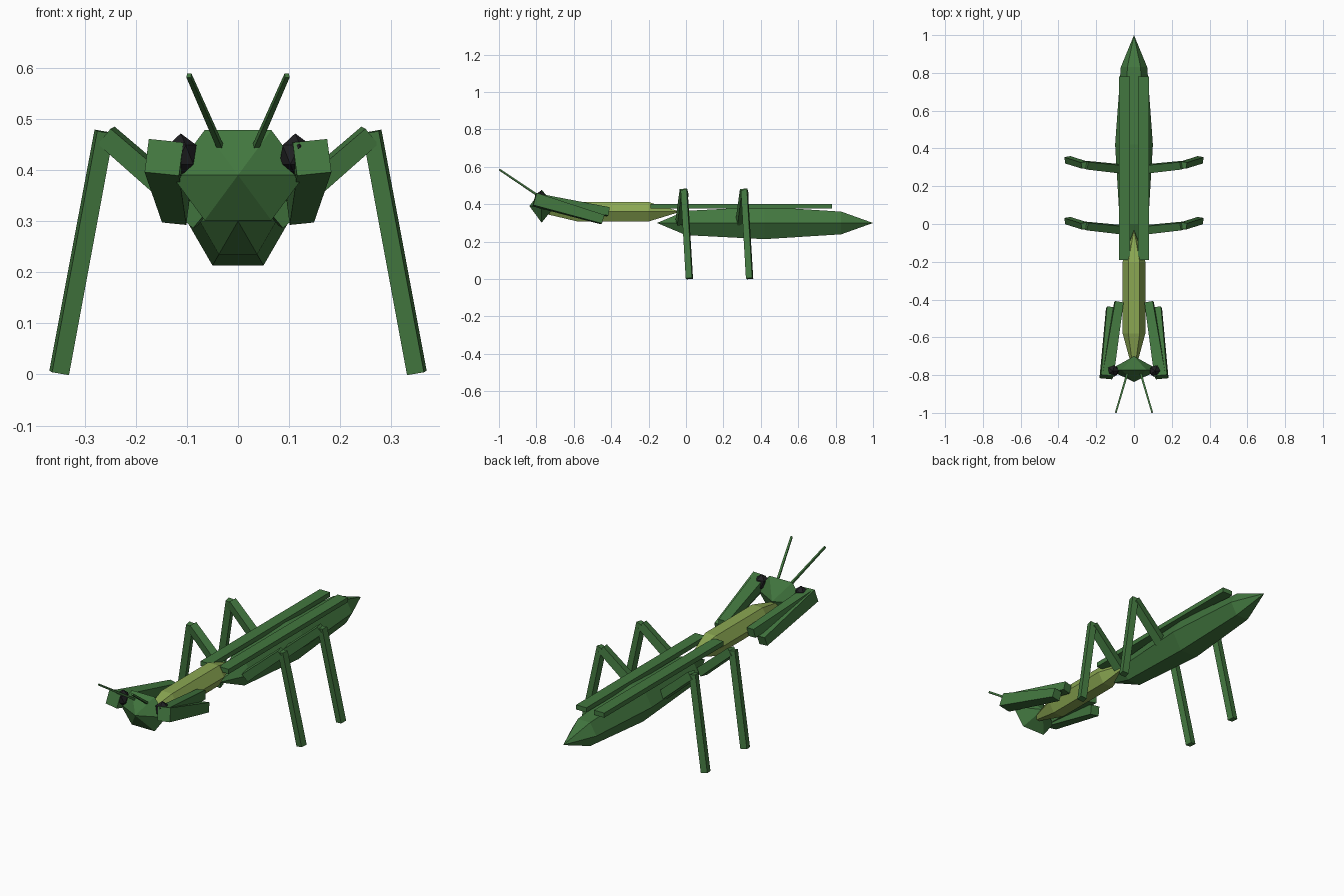
import bpy, bmesh, math
from mathutils import Vector

if "Cube" in bpy.data.objects:
    bpy.data.objects.remove(bpy.data.objects["Cube"])


def material(name, rgb):
    m = bpy.data.materials.new(name)
    m.diffuse_color = (*rgb, 1)
    m.use_nodes = True
    m.node_tree.nodes["Principled BSDF"].inputs["Base Color"].default_value = m.diffuse_color
    return m


GREEN = material("leaf green", (0.055, 0.185, 0.05))
LIME = material("lime green", (0.26, 0.39, 0.085))
BLACK = material("eye black", (0.014, 0.014, 0.016))


def finish(name, bm, mat):
    bmesh.ops.recalc_face_normals(bm, faces=bm.faces)
    me = bpy.data.meshes.new(name)
    bm.to_mesh(me)
    bm.free()
    me.materials.append(mat)
    ob = bpy.data.objects.new(name, me)
    bpy.context.collection.objects.link(ob)
    return ob


def spindle(name, z, front, rings, back, mat, x_scale=1.0):
    """Six-sided body along y, pointed at both ends; rings are (y, radius)."""
    bm = bmesh.new()
    loops = []
    for y, r in rings:
        loops.append([bm.verts.new((x_scale * r * math.cos(k * math.pi / 3), y,
                                    z + r * math.sin(k * math.pi / 3))) for k in range(6)])
    tips = [bm.verts.new((0, front, z)), bm.verts.new((0, back, z))]
    for k in range(6):
        n = (k + 1) % 6
        bm.faces.new((tips[0], loops[0][k], loops[0][n]))
        bm.faces.new((tips[1], loops[-1][n], loops[-1][k]))
        for a, b in zip(loops, loops[1:]):
            bm.faces.new((a[k], b[k], b[n], a[n]))
    return finish(name, bm, mat)


def beam(name, a, b, w0, w1, roll=0.0, mat=GREEN):
    """Square tapered bar from a to b with end widths w0 and w1."""
    a, b = Vector(a), Vector(b)
    d = (b - a).normalized()
    u = d.cross(Vector((0, 1, 0)) if abs(d.y) < 0.7 else Vector((0, 0, 1))).normalized()
    v = d.cross(u)
    bm = bmesh.new()
    ends = []
    for p, w in ((a, w0), (b, w1)):
        ring = []
        for k in range(4):
            t = math.radians(45 + 90 * k + roll)
            ring.append(bm.verts.new(p + (u * math.cos(t) + v * math.sin(t)) * w / math.sqrt(2)))
        ends.append(ring)
    bm.faces.new(ends[0])
    bm.faces.new(ends[1])
    for k in range(4):
        n = (k + 1) % 4
        bm.faces.new((ends[0][k], ends[0][n], ends[1][n], ends[1][k]))
    return finish(name, bm, mat)


# Body
spindle("abdomen", 0.30, -0.155, [(0.0, 0.075), (0.42, 0.1), (0.83, 0.07)], 1.0, GREEN)
spindle("thorax", 0.36, -0.80, [(-0.58, 0.06), (-0.2, 0.06)], -0.03, LIME)
spindle("head", 0.39, -0.837, [(-0.772, 0.102)], -0.70, GREEN, x_scale=1.28)

for side, s in (("left", -1), ("right", 1)):
    # Wing case
    bm = bmesh.new()
    bmesh.ops.create_cube(bm, size=1)
    bmesh.ops.scale(bm, vec=(0.058, 0.97, 0.024), verts=bm.verts)
    bmesh.ops.translate(bm, vec=(s * 0.051, 0.295, 0.39), verts=bm.verts)
    finish(side + "_wing", bm, GREEN)

    # Eye
    bm = bmesh.new()
    bmesh.ops.create_icosphere(bm, subdivisions=1, radius=0.038)
    bmesh.ops.scale(bm, vec=(0.9, 0.9, 1.1), verts=bm.verts)
    bmesh.ops.translate(bm, vec=(s * 0.112, -0.778, 0.43), verts=bm.verts)
    finish(side + "_eye", bm, BLACK)

    # Antenna
    beam(side + "_antenna", (s * 0.035, -0.79, 0.446), (s * 0.096, -0.997, 0.585), 0.011, 0.009)

    # Folded foreleg
    beam(side + "_foreleg_upper", (s * 0.08, -0.415, 0.36), (s * 0.14, -0.80, 0.425), 0.045, 0.06, s * 6)
    beam(side + "_foreleg_lower", (s * 0.122, -0.445, 0.318), (s * 0.145, -0.81, 0.425), 0.048, 0.068, s * 6)

    # Walking legs
    for label, y in (("middle", 0.0), ("hind", 0.322)):
        beam(f"{side}_{label}_leg_upper", (s * 0.07, y - 0.03, 0.305), (s * 0.258, y - 0.01, 0.468),
             0.044, 0.04, s * 12)
        beam(f"{side}_{label}_leg_lower", (s * 0.262, y - 0.01, 0.475), (s * 0.35, y + 0.018, 0.003),
             0.033, 0.034, s * 10)
